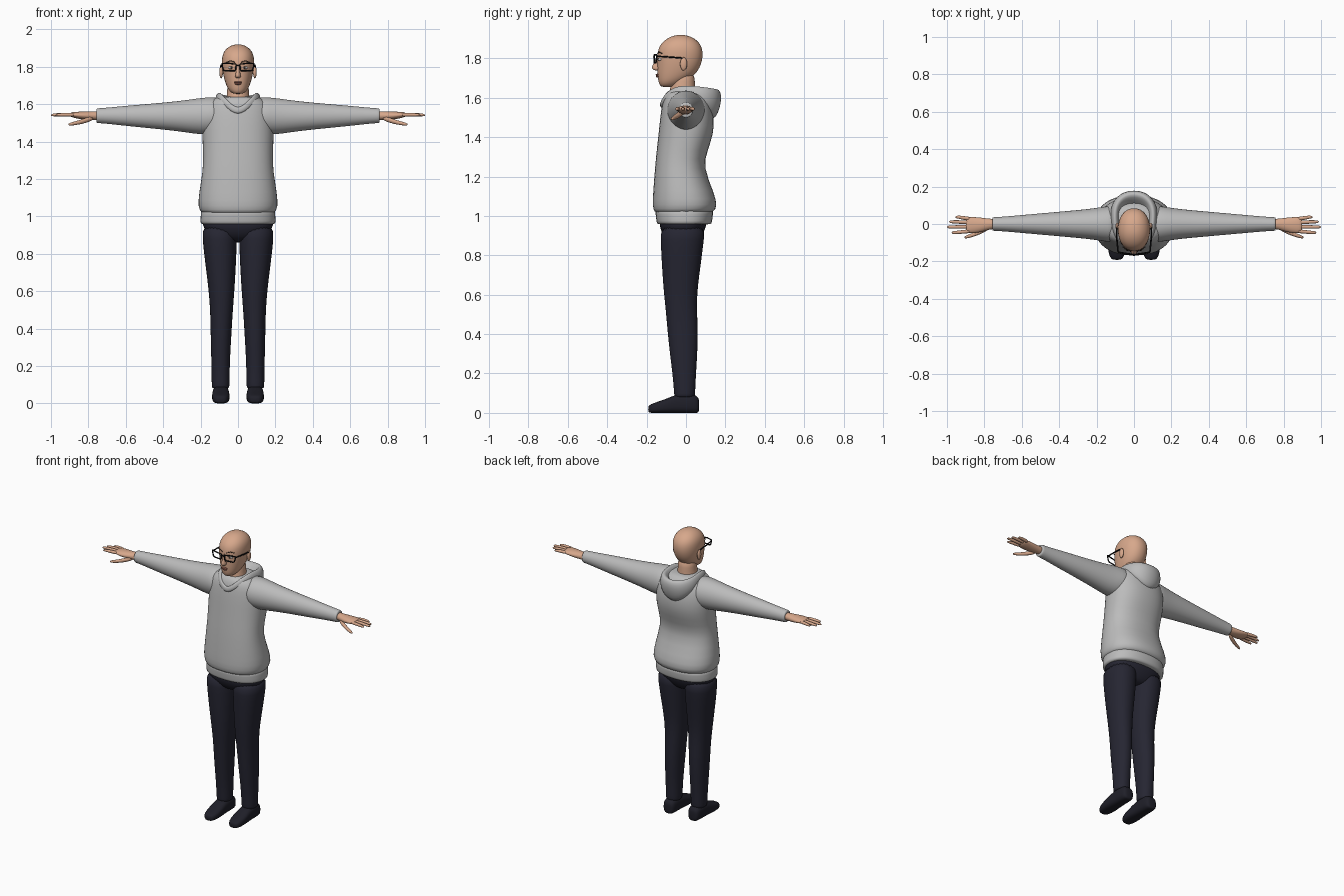
import bpy, bmesh, math
from mathutils import Vector


def material(name, rgb):
    m = bpy.data.materials.new(name)
    m.diffuse_color = (*rgb, 1)
    return m


GREY = material("hoodie grey", (0.50, 0.50, 0.50))
NAVY = material("trouser navy", (0.019, 0.019, 0.032))
SHOE = material("shoe dark", (0.014, 0.014, 0.022))
SKIN = material("skin", (0.68, 0.39, 0.26))
BLACK = material("glasses black", (0.006, 0.006, 0.007))
LIPS = material("lip red brown", (0.36, 0.14, 0.10))
WHITE = material("eye white", (0.72, 0.72, 0.72))
BROWN = material("brow brown", (0.05, 0.03, 0.02))


def finish(name, bm, mat, mirror=False, sub=1):
    bmesh.ops.recalc_face_normals(bm, faces=bm.faces[:])
    me = bpy.data.meshes.new(name)
    bm.to_mesh(me)
    bm.free()
    me.materials.append(mat)
    for p in me.polygons:
        p.use_smooth = True
    ob = bpy.data.objects.new(name, me)
    bpy.context.collection.objects.link(ob)
    if mirror:
        ob.modifiers.new("mirror", "MIRROR")
    if sub:
        ob.modifiers.new("smooth", "SUBSURF").levels = sub
        ob.modifiers["smooth"].render_levels = sub
    return ob


def loft(name, rings, mat, axis="z", n=24, p=2.0, mirror=False, sub=1):
    """Skin superellipse rings (position, centre a, centre b, radius a, radius b)."""
    bm = bmesh.new()
    loops = []
    for t, ca, cb, ra, rb in rings:
        loop = []
        for i in range(n):
            c, s = math.cos(math.tau * i / n), math.sin(math.tau * i / n)
            a = ca + ra * math.copysign(abs(c) ** (2 / p), c)
            b = cb + rb * math.copysign(abs(s) ** (2 / p), s)
            co = {"z": (a, b, t), "x": (t, a, b), "y": (a, t, b)}[axis]
            loop.append(bm.verts.new(co))
        loops.append(loop)
    for l0, l1 in zip(loops, loops[1:]):
        for i in range(n):
            j = (i + 1) % n
            bm.faces.new((l0[i], l0[j], l1[j], l1[i]))
    bm.faces.new(loops[0])
    bm.faces.new(loops[-1])
    return finish(name, bm, mat, mirror, sub)


def body(name, rows, mat, p=2.0):
    """Upright loft from rows (z, half width, front y, back y)."""
    return loft(name, [(z, 0, (f + b) / 2, w, (b - f) / 2) for z, w, f, b in rows], mat, p=p)


def ball(name, loc, size, mat, mirror=False):
    bm = bmesh.new()
    bmesh.ops.create_uvsphere(bm, u_segments=16, v_segments=10, radius=1)
    for v in bm.verts:
        v.co = Vector(loc) + Vector(a * b for a, b in zip(v.co, size))
    return finish(name, bm, mat, mirror, 0)


def wire(name, pts, r, mat, closed=False):
    """Thin bars on both sides of the face."""
    for side in (1, -1):
        cu = bpy.data.curves.new(name, "CURVE")
        cu.dimensions = "3D"
        cu.bevel_depth = r
        cu.bevel_resolution = 1
        cu.use_fill_caps = True
        sp = cu.splines.new("POLY")
        sp.points.add(len(pts) - 1)
        for q, (x, y, z) in zip(sp.points, pts):
            q.co = (x * side, y, z, 1)
        sp.use_cyclic_u = closed
        cu.materials.append(mat)
        bpy.context.collection.objects.link(bpy.data.objects.new(name, cu))


# hoodie torso, hem and sleeves
body("hoodie_body", [
    (1.015, .185, -.15, .12), (1.02, .198, -.162, .14), (1.05, .216, -.172, .162),
    (1.12, .211, -.168, .143), (1.25, .188, -.158, .087), (1.33, .188, -.150, .110),
    (1.42, .192, -.140, .142), (1.50, .192, -.132, .144), (1.57, .182, -.122, .130),
    (1.61, .160, -.112, .110), (1.635, .12, -.095, .085), (1.642, .08, -.075, .06)], GREY, 2.3)
body("hoodie_hem", [
    (.957, .190, -.14, .12), (.958, .203, -.150, .132), (.99, .202, -.153, .136),
    (1.025, .200, -.158, .140), (1.04, .195, -.15, .13)], GREY, 2.3)
loft("sleeve", [
    (.08, 0, 1.54, .095, .095), (.14, 0, 1.538, .098, .100), (.20, 0, 1.535, .086, .099),
    (.28, 0, 1.535, .077, .086), (.40, 0, 1.536, .066, .072), (.58, 0, 1.537, .050, .056),
    (.70, 0, 1.538, .039, .043), (.745, 0, 1.538, .037, .040), (.757, 0, 1.538, .036, .039),
    (.758, 0, 1.538, .028, .030)], GREY, "x", mirror=True)

# hood: stations from the front V round to the back (inner, rim, bulge, base)
HOOD = [
    ((0, -.10, 1.56), (0, -.128, 1.575), (0, -.137, 1.56), (0, -.137, 1.53)),
    ((.04, -.085, 1.59), (.05, -.112, 1.62), (.06, -.122, 1.605), (.065, -.122, 1.57)),
    ((.07, -.05, 1.62), (.09, -.06, 1.668), (.108, -.065, 1.65), (.118, -.065, 1.62)),
    ((.075, .02, 1.62), (.098, .02, 1.673), (.120, .025, 1.65), (.130, .03, 1.61)),
    ((.07, .06, 1.60), (.098, .09, 1.672), (.128, .105, 1.63), (.128, .10, 1.56)),
    ((.05, .09, 1.59), (.065, .148, 1.670), (.080, .175, 1.61), (.075, .150, 1.505)),
    ((0, .10, 1.58), (0, .168, 1.664), (0, .195, 1.60), (0, .155, 1.475))]
bm = bmesh.new()
stations = HOOD + [[(-x, y, z) for x, y, z in s] for s in HOOD[-2:0:-1]]
rows = []
for s in stations:
    x, y, z = s[-1]
    rows.append([bm.verts.new(c) for c in (*s, (x * .7, y * .7, z + .01))])
for r0, r1 in zip(rows, rows[1:] + rows[:1]):
    for k in range(4):
        bm.faces.new((r0[k], r1[k], r1[k + 1], r0[k + 1]))
finish("hood", bm, GREY, sub=2)

# trousers
body("trouser_seat", [
    (.86, .05, -.05, .04), (.875, .11, -.095, .065), (.91, .165, -.122, .088),
    (.95, .193, -.136, .105), (1.0, .195, -.138, .11)], NAVY, 2.3)
loft("trouser_leg", [
    (.96, .100, -.014, .094, .116), (.88, .098, -.019, .092, .110), (.80, .095, -.022, .087, .104),
    (.70, .091, -.026, .078, .094), (.60, .088, -.028, .069, .084), (.50, .088, -.022, .061, .079),
    (.40, .090, -.016, .057, .077), (.30, .092, -.012, .053, .070), (.20, .093, -.009, .049, .060),
    (.11, .093, -.007, .048, .054), (.082, .093, -.007, .047, .053), (.080, .093, -.007, .038, .045)],
    NAVY, mirror=True, p=2.15)

# shoes
loft("shoe", [
    (-.192, .092, .019, .018, .014), (-.184, .092, .021, .034, .021), (-.15, .092, .027, .046, .028),
    (-.10, .092, .035, .048, .036), (-.06, .092, .045, .045, .046), (0, .092, .049, .044, .050),
    (.045, .092, .046, .042, .047), (.062, .092, .040, .034, .040), (.067, .092, .038, .02, .025)],
    SHOE, "y", p=2.8, mirror=True)

# hands
loft("palm", [
    (.73, 0, 1.538, .028, .026), (.77, 0, 1.538, .028, .024), (.81, -.004, 1.538, .038, .023),
    (.85, -.006, 1.540, .044, .020), (.885, -.005, 1.543, .044, .015), (.90, -.005, 1.544, .036, .009)],
    SKIN, "x", mirror=True, n=16)
for label, y0, y1, tip in (("index", -.038, -.046, .975), ("middle", -.015, -.016, 1.0),
                           ("ring", .008, .012, .988), ("little", .028, .037, .955)):
    loft(label + "_finger", [
        (.87, y0, 1.543, .0115, .011), (.91, y0 * .6 + y1 * .4, 1.544, .0105, .0105),
        (tip - .02, y1, 1.543, .0095, .009), (tip - .004, y1, 1.541, .007, .006),
        (tip, y1, 1.540, .003, .003)], SKIN, "x", n=10, mirror=True)
loft("thumb", [
    (.77, -.015, 1.527, .012, .012), (.81, -.036, 1.514, .015, .015), (.85, -.054, 1.502, .012, .012),
    (.885, -.066, 1.495, .010, .010), (.902, -.071, 1.492, .007, .007), (.907, -.072, 1.491, .003, .003)],
    SKIN, "x", n=10, mirror=True)

# head, neck, nose and ears
body("neck", [
    (1.56, .085, -.10, .06), (1.60, .070, -.092, .052), (1.64, .060, -.082, .047),
    (1.68, .058, -.075, .046), (1.74, .055, -.07, .04)], SKIN)
body("head", [
    (1.655, .018, -.118, -.075), (1.658, .032, -.130, -.045), (1.675, .050, -.139, -.02),
    (1.70, .063, -.143, .025), (1.73, .073, -.146, .058), (1.77, .082, -.146, .078),
    (1.81, .087, -.147, .087), (1.85, .087, -.142, .084), (1.88, .077, -.123, .068),
    (1.902, .057, -.095, .042), (1.915, .033, -.065, .012), (1.919, .012, -.04, -.014)], SKIN, 2.15)
loft("nose", [
    (1.738, 0, -.145, .009, .012), (1.744, 0, -.150, .016, .020), (1.752, 0, -.150, .016, .026),
    (1.775, 0, -.145, .010, .021), (1.805, 0, -.140, .008, .013), (1.815, 0, -.138, .005, .006)],
    SKIN, n=12)
ball("ear", (.090, -.012, 1.772), (.010, .018, .034), SKIN, True)

# face details
ball("upper_lip", (0, -.145, 1.717), (.022, .009, .005), LIPS)
ball("lower_lip", (0, -.144, 1.709), (.018, .009, .006), LIPS)
ball("eye", (.036, -.130, 1.795), (.015, .012, .008), WHITE, True)
ball("iris", (.036, -.139, 1.795), (.006, .005, .006), BROWN, True)
wire("eyebrow", [(.016, -.145, 1.823), (.038, -.138, 1.832), (.060, -.122, 1.825)], .0025, BROWN)

# glasses
wire("glasses_rim", [
    (.011, -.162, 1.813), (.046, -.160, 1.818), (.084, -.150, 1.818), (.085, -.149, 1.805),
    (.078, -.151, 1.783), (.070, -.153, 1.778), (.020, -.161, 1.778), (.012, -.162, 1.786)],
    .0042, BLACK, True)
wire("glasses_bridge", [(0, -.165, 1.807), (.012, -.162, 1.806)], .004, BLACK)
wire("glasses_temple", [
    (.085, -.149, 1.811), (.091, -.09, 1.807), (.092, -.025, 1.802), (.092, -.008, 1.788),
    (.090, 0, 1.770)], .0042, BLACK)
